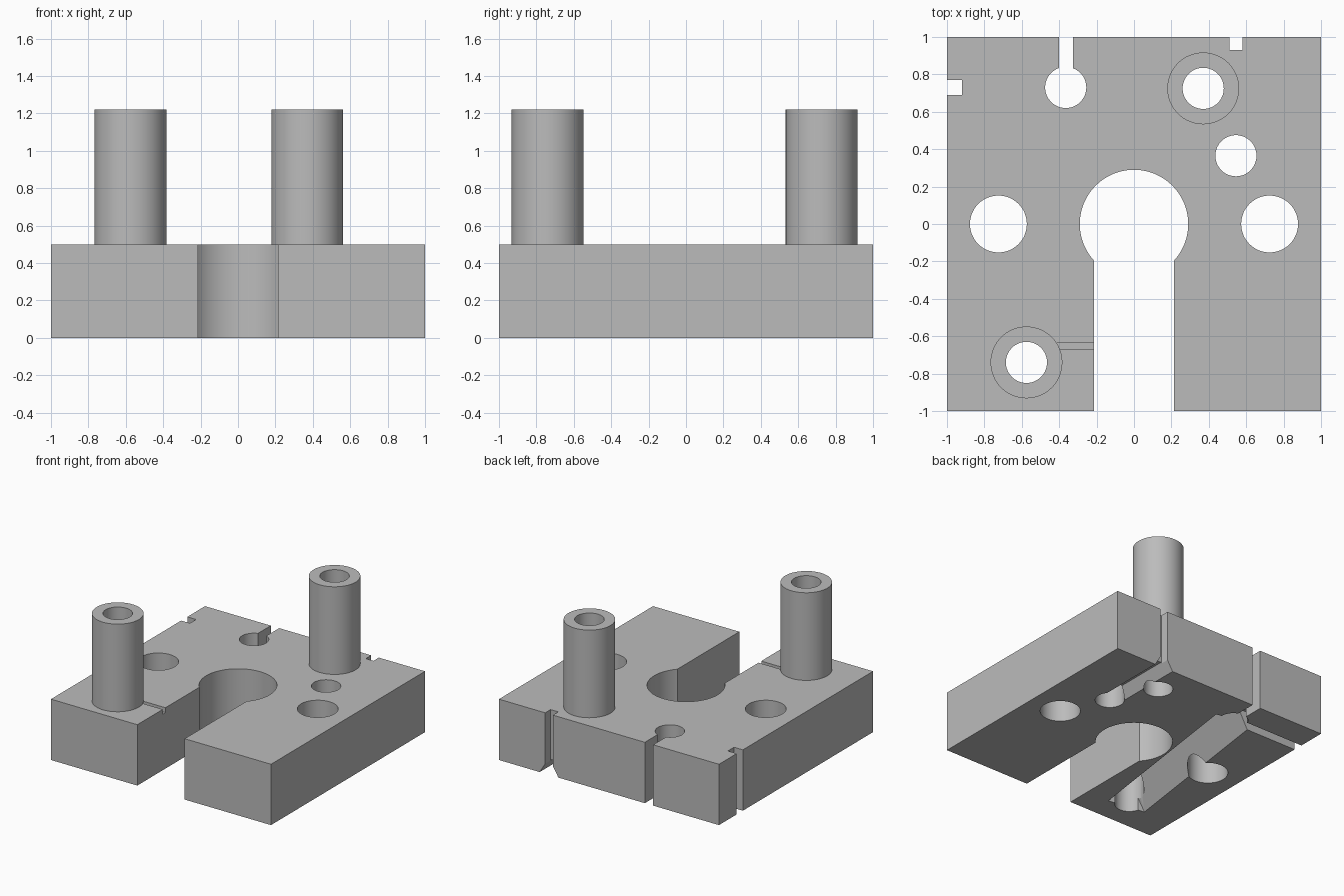
import bpy
import bmesh
from mathutils import Vector

cube = bpy.data.objects.get("Cube")
if cube:
    bpy.data.objects.remove(cube, do_unlink=True)

steel = bpy.data.materials.new("plain_grey")
GREY = (0.5, 0.5, 0.5, 1)
steel.diffuse_color = GREY
steel.use_nodes = True
steel.node_tree.nodes["Principled BSDF"].inputs["Base Color"].default_value = GREY

TOP = 0.5
POST_TOP = 1.22
BORE = 0.11


def finish(bm, name):
    bmesh.ops.recalc_face_normals(bm, faces=bm.faces)
    mesh = bpy.data.meshes.new(name)
    bm.to_mesh(mesh)
    bm.free()
    mesh.materials.append(steel)
    obj = bpy.data.objects.new(name, mesh)
    bpy.context.collection.objects.link(obj)
    return obj


def box(name, x0, x1, y0, y1, z0, z1):
    bm = bmesh.new()
    bmesh.ops.create_cube(bm, size=1)
    for v in bm.verts:
        v.co = Vector((x1 if v.co.x > 0 else x0,
                       y1 if v.co.y > 0 else y0,
                       z1 if v.co.z > 0 else z0))
    return finish(bm, name)


def rod(name, centre, radius, z0, z1):
    bm = bmesh.new()
    bmesh.ops.create_cone(bm, cap_ends=True, segments=64, radius1=radius,
                          radius2=radius, depth=z1 - z0)
    bmesh.ops.translate(bm, verts=bm.verts, vec=(*centre, (z0 + z1) / 2))
    return finish(bm, name)


def channel(name, start, end, wide, narrow, depth):
    """Tapered channel cutter along the underside."""
    a, b = Vector((*start, 0)), Vector((*end, 0))
    side = (b - a).normalized().cross(Vector((0, 0, 1)))
    drop = 0.05
    flare = wide + (wide - narrow) * drop / depth
    bm = bmesh.new()
    ring = [bm.verts.new(a + side * s + Vector((0, 0, z)))
            for s, z in ((-flare, -drop), (flare, -drop), (narrow, depth), (-narrow, depth))]
    face = bm.faces.new(ring)
    ext = bmesh.ops.extrude_face_region(bm, geom=[face], use_keep_orig=True)
    moved = [g for g in ext["geom"] if isinstance(g, bmesh.types.BMVert)]
    bmesh.ops.translate(bm, verts=moved, vec=b - a)
    return finish(bm, name)


def cut(target, cutters):
    bpy.context.view_layer.objects.active = target
    for c in cutters:
        mod = target.modifiers.new("cut", 'BOOLEAN')
        mod.operation = 'DIFFERENCE'
        mod.solver = 'EXACT'
        mod.object = c
        bpy.ops.object.modifier_apply(modifier=mod.name)
        bpy.data.objects.remove(c, do_unlink=True)


def smooth(obj):
    bpy.ops.object.select_all(action='DESELECT')
    obj.select_set(True)
    bpy.context.view_layer.objects.active = obj
    bpy.ops.object.shade_smooth_by_angle(angle=0.5)


def through(name, centre, radius):
    return rod(name, centre, radius, -0.1, TOP + 0.1)


def notch(name, x0, x1, y0, y1):
    return box(name, x0, x1, y0, y1, -0.1, TOP + 0.1)


posts = {"back_post": (0.37, 0.725), "front_post": (-0.575, -0.74)}
port_a = (-0.365, 0.73)
port_b = (0.545, 0.365)

# Base block with the keyhole opening, bores and edge notches
block = box("base_block", -1, 1, -1, 1, 0, TOP)
cutters = [
    through("keyhole_round", (0, 0), 0.29),
    notch("keyhole_slot", -0.215, 0.215, -1.1, 0),
    through("port_a", port_a, BORE),
    through("port_b", port_b, BORE),
    notch("back_slot", -0.402, -0.326, 0.75, 1.1),
    notch("back_notch", 0.51, 0.58, 0.93, 1.1),
    notch("side_notch", -1.1, -0.92, 0.69, 0.77),
]
cutters += [through("bolt_hole", (s * 0.725, 0), 0.152) for s in (-1, 1)]
cutters += [through("post_bore", c, BORE) for c in posts.values()]

# Channels under the block and the shallow groove on top
cutters += [
    channel("main_channel", (-0.58, -0.78), (-0.365, 0.74), 0.16, 0.04, 0.22),
    channel("side_channel", (-1.1, 0.73), port_a, 0.04, 0.039, 0.15),
    channel("back_channel", (0.545, 1.1), port_b, 0.085, 0.03, 0.09),
    box("top_groove", -0.42, -0.2, -0.67, -0.635, TOP - 0.04, TOP + 0.1),
]
cut(block, cutters)
smooth(block)

# Hollow guide posts
for name, centre in posts.items():
    post = rod(name, centre, 0.192, TOP, POST_TOP)
    cut(post, [rod("bore", centre, BORE, TOP - 0.1, POST_TOP + 0.1)])
    smooth(post)
